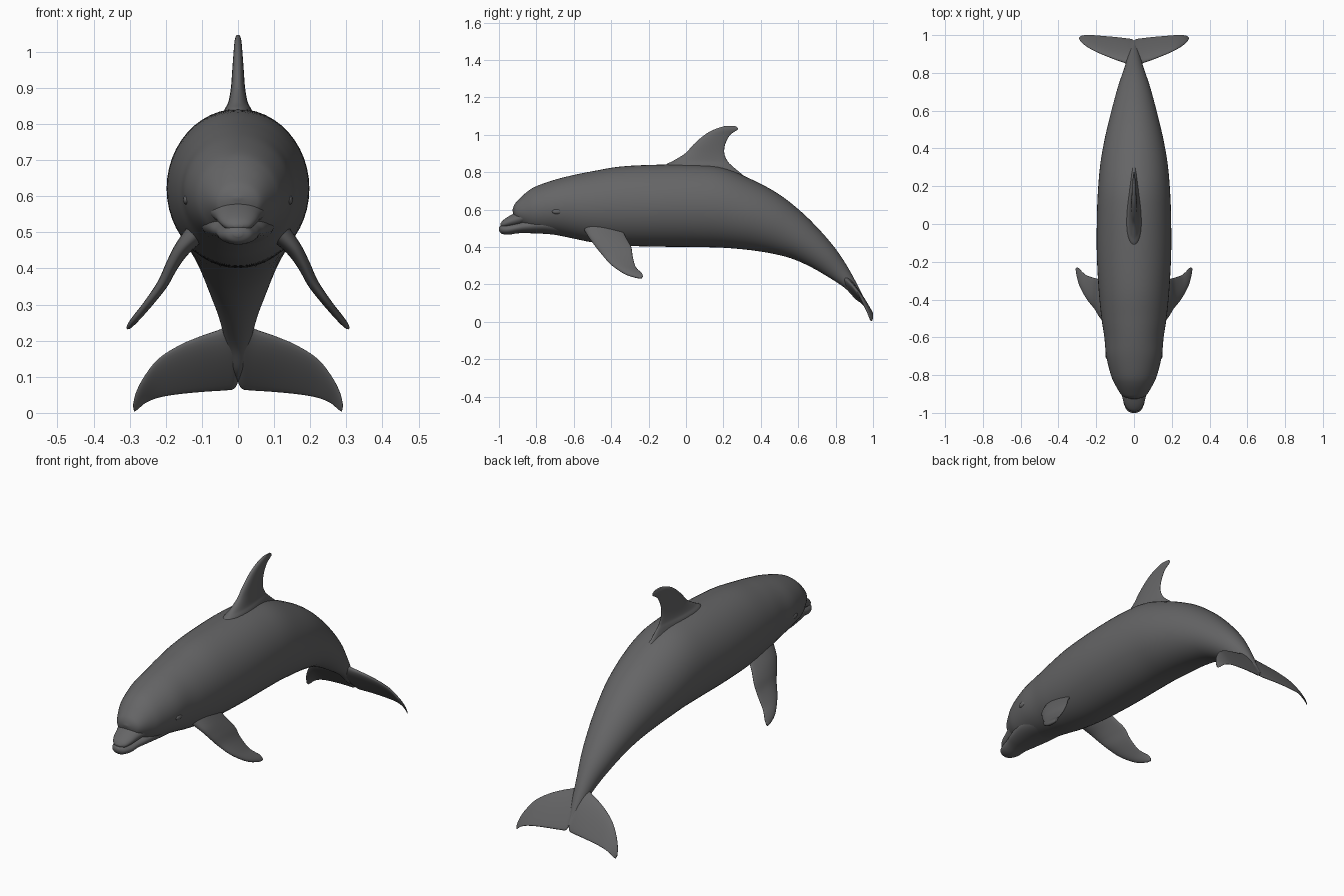
import bpy, bmesh, math
from mathutils import Vector

grey = bpy.data.materials.new("dark_grey_skin")
grey.diffuse_color = (0.13, 0.13, 0.133, 1)


def smooth_rows(rows, steps=6):
    """Catmull-Rom interpolation through rows of numbers."""
    out = []
    n = len(rows)
    for i in range(n - 1):
        p0, p1, p2, p3 = rows[max(i - 1, 0)], rows[i], rows[i + 1], rows[min(i + 2, n - 1)]
        for s in range(steps):
            t = s / steps
            out.append([0.5 * (2 * b + (c - a) * t + (2 * a - 5 * b + 4 * c - d) * t * t
                               + (3 * b - a - 3 * c + d) * t ** 3)
                        for a, b, c, d in zip(p0, p1, p2, p3)])
    out.append(list(rows[-1]))
    return out


def loft(name, rings, cap_start=True, mirror=False):
    """Skin a list of closed rings."""
    bm = bmesh.new()
    loops = [[bm.verts.new(p) for p in ring] for ring in rings]
    n = len(loops[0])
    for a, b in zip(loops, loops[1:]):
        for i in range(n):
            bm.faces.new((a[i], a[(i + 1) % n], b[(i + 1) % n], b[i]))
    bm.faces.new(loops[-1])
    if cap_start:
        bm.faces.new(loops[0])
    bmesh.ops.recalc_face_normals(bm, faces=bm.faces)
    for f in bm.faces:
        f.smooth = True
    mesh = bpy.data.meshes.new(name)
    bm.to_mesh(mesh)
    bm.free()
    ob = bpy.data.objects.new(name, mesh)
    bpy.context.collection.objects.link(ob)
    mesh.materials.append(grey)
    if mirror:
        ob.modifiers.new("mirror", 'MIRROR')
    return ob


def trunk(name, rows, sides=48):
    """Rows: top y, top z, bottom y, bottom z, half width."""
    rings = []
    for ty, tz, by, bz, w in smooth_rows(rows):
        top, bot = Vector((0, ty, tz)), Vector((0, by, bz))
        mid, half = (top + bot) / 2, (top - bot) / 2
        rings.append([mid + half * math.cos(a) + Vector((w * math.sin(a), 0, 0))
                      for a in (2 * math.pi * k / sides for k in range(sides))])
    return loft(name, rings)


def fin(name, rows, normal, mirror=False, sides=28):
    """Rows: leading edge xyz, trailing edge xyz, half thickness."""
    normal = Vector(normal).normalized()
    rings = []
    for r in smooth_rows(rows):
        lead, trail, h = Vector(r[:3]), Vector(r[3:6]), r[6]
        ring = []
        for k in range(sides):
            a = 2 * math.pi * k / sides
            u = (1 - math.cos(a)) / 2
            ring.append(lead.lerp(trail, u) + normal * h * math.sin(a) * (1.25 - 0.75 * u))
        rings.append(ring)
    return loft(name, rings, cap_start=False, mirror=mirror)


# Body from melon to tail stock
trunk("body", [
    (-.927, .600, -.927, .592, .008), (-.918, .625, -.918, .56, .045),
    (-.90, .648, -.90, .53, .070), (-.85, .695, -.85, .497, .100),
    (-.80, .725, -.80, .478, .122), (-.70, .760, -.70, .465, .147),
    (-.60, .785, -.60, .445, .157), (-.50, .805, -.50, .425, .172),
    (-.35, .830, -.35, .408, .187), (-.15, .840, -.15, .402, .197),
    (.05, .840, .05, .400, .196), (.20, .822, .18, .397, .190),
    (.36, .757, .28, .390, .178), (.50, .680, .37, .380, .158),
    (.62, .585, .46, .365, .133), (.72, .485, .56, .340, .107),
    (.80, .390, .66, .297, .081), (.86, .300, .76, .240, .054),
    (.91, .210, .85, .180, .034), (.95, .130, .91, .118, .018),
    (.972, .09, .965, .085, .005)])

# Beak: two jaws whose seam forms the mouth line
trunk("upper_jaw", [
    (-.993, .524, -.993, .512, .012), (-.98, .541, -.98, .503, .036),
    (-.95, .563, -.95, .505, .053), (-.90, .590, -.90, .512, .067),
    (-.85, .610, -.85, .525, .087), (-.78, .630, -.78, .537, .112),
    (-.70, .630, -.70, .56, .125)], 32)
trunk("lower_jaw", [
    (-1.0, .505, -1.0, .488, .012), (-.986, .518, -.986, .471, .037),
    (-.95, .523, -.95, .466, .054), (-.90, .535, -.90, .473, .064),
    (-.85, .550, -.85, .474, .080), (-.75, .570, -.75, .470, .100),
    (-.65, .560, -.65, .46, .095)], 32)

# Dorsal fin (leading y, trailing y, z, half thickness), flared at the base
dorsal = [(-.15, .31, .78, .055), (-.115, .245, .835, .042), (-.07, .222, .86, .029),
          (-.005, .205, .90, .021), (.042, .21, .95, .017), (.10, .237, 1.0, .013),
          (.155, .278, 1.03, .010), (.205, .265, 1.046, .005)]
fin("dorsal_fin", [(0, a, z, 0, b, z, h) for a, b, z, h in dorsal], (1, 0, 0))

# Flippers
fin("flippers", [
    (.11, -.55, .50, .11, -.35, .51, .034), (.155, -.522, .455, .155, -.32, .45, .024),
    (.182, -.49, .41, .187, -.293, .40, .019), (.207, -.45, .36, .213, -.285, .35, .016),
    (.247, -.40, .305, .250, -.272, .30, .013), (.285, -.33, .257, .272, -.255, .278, .011),
    (.302, -.27, .236, .290, -.236, .26, .008), (.307, -.238, .232, .302, -.23, .243, .004)],
    (.84, 0, .54), mirror=True)

# Tail flukes
fin("tail_flukes", [
    (0, .80, .30, 0, .970, .085, .026), (.012, .82, .27, .012, .978, .066, .025),
    (.04, .85, .235, .04, .983, .062, .021), (.10, .872, .213, .10, .99, .058, .016),
    (.16, .895, .188, .17, .996, .051, .012), (.22, .922, .150, .22, 1.0, .042, .009),
    (.26, .947, .100, .255, 1.0, .028, .007), (.283, .968, .055, .277, .997, .010, .005),
    (.291, .982, .020, .287, .991, .003, .003)], (0, .8, .6), mirror=True)

# Eyes, slight bulges at the sides of the head
for side, label in ((-1, "left"), (1, "right")):
    bpy.ops.mesh.primitive_uv_sphere_add(segments=20, ring_count=12, radius=1,
                                         location=(side * .141, -.69, .59))
    eye = bpy.context.object
    eye.name = label + "_eye"
    eye.scale = (.011, .026, .014)
    eye.data.materials.append(grey)
    bpy.ops.object.shade_smooth()
